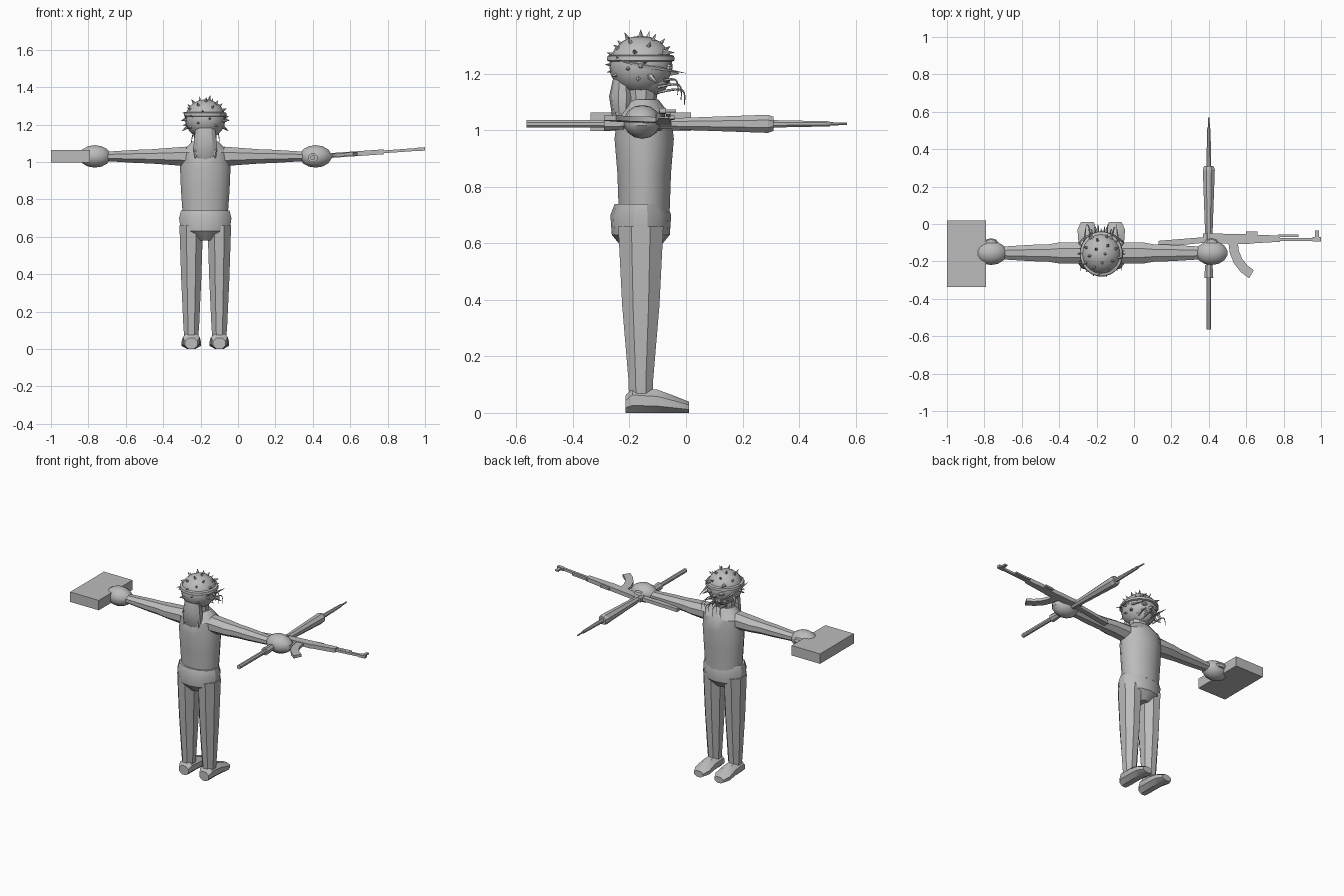
import bpy, bmesh, math
from mathutils import Vector, Matrix

if "Cube" in bpy.data.objects:
    bpy.data.objects.remove(bpy.data.objects["Cube"])

grey = bpy.data.materials.new("plain grey")
grey.use_nodes = True
grey.diffuse_color = (.5, .5, .5, 1)
grey.node_tree.nodes["Principled BSDF"].inputs["Base Color"].default_value = grey.diffuse_color

# Main landmarks of the figure
BODY = Vector((-.175, -.16, 0))
HEAD = BODY + Vector((0, 0, 1.23))
ARM_HEIGHT = 1.03
SIDES = {"right": -1, "left": 1}


def finish(bm, name):
    bmesh.ops.recalc_face_normals(bm, faces=bm.faces)
    mesh = bpy.data.meshes.new(name)
    bm.to_mesh(mesh)
    bm.free()
    mesh.materials.append(grey)
    part = bpy.data.objects.new(name, mesh)
    bpy.context.collection.objects.link(part)
    return part


def bridge(bm, first, second):
    count = len(first)
    for i in range(count):
        j = (i + 1) % count
        bm.faces.new((first[i], first[j], second[j], second[i]))


def loft(name, axis, centre, profile, sides=8, on_floor=False):
    """Skin elliptical rings given as (position along axis, radius, radius)."""
    bm = bmesh.new()
    rings = []
    along = "xyz".index(axis)
    across = [i for i in range(3) if i != along]
    corner = 1 / math.cos(math.pi / sides)
    for position, radius_u, radius_v in profile:
        ring = []
        for i in range(sides):
            angle = (i + .5) * math.tau / sides
            point = Vector(centre)
            point[along] = position
            point[across[0]] += radius_u * corner * math.cos(angle)
            point[across[1]] += radius_v * (corner * math.sin(angle) + on_floor)
            if on_floor:
                point.z = max(point.z, 0)
            ring.append(bm.verts.new(point))
        rings.append(ring)
    for first, second in zip(rings, rings[1:]):
        bridge(bm, first, second)
    bm.faces.new(rings[0])
    bm.faces.new(rings[-1])
    return finish(bm, name)


def ball(name, centre, radii, sides=16):
    bm = bmesh.new()
    matrix = Matrix.Translation(centre) @ Matrix.Diagonal((*radii, 1))
    bmesh.ops.create_uvsphere(bm, u_segments=sides, v_segments=sides // 2, radius=1, matrix=matrix)
    return finish(bm, name)


def spikes(name, items, sides=5):
    """Join cones given as (base, offset to tip, radius) into one part."""
    bm = bmesh.new()
    for base, offset, radius in items:
        direction = Vector(offset)
        turn = direction.to_track_quat("Z", "Y").to_matrix().to_4x4()
        matrix = Matrix.Translation(Vector(base) + direction / 2) @ turn
        bmesh.ops.create_cone(bm, cap_ends=True, segments=sides, radius1=radius,
                              radius2=radius / 20, depth=direction.length, matrix=matrix)
    return finish(bm, name)


def plate(name, outline, thickness):
    """Flat rifle part from an x-y outline, tilted up toward the muzzle."""
    bm = bmesh.new()
    layers = []
    for sign in (-1, 1):
        layers.append([bm.verts.new((x, y, 1 + .07 * x + sign * thickness / 2)) for x, y in outline])
        bm.faces.new(layers[-1])
    bridge(bm, *layers)
    return finish(bm, name)


def bar(start, end, low, high, end_low=None, end_high=None):
    """Four-cornered outline, tapering when the end edges are given."""
    return [(start, low), (end, end_low or low), (end, end_high or high), (start, high)]


def strand(name, points, thickness):
    curve = bpy.data.curves.new(name, "CURVE")
    curve.dimensions = "3D"
    curve.bevel_depth = thickness
    curve.bevel_resolution = 0
    curve.resolution_u = 4
    spline = curve.splines.new("NURBS")
    spline.points.add(len(points) - 1)
    spline.use_endpoint_u = True
    spline.order_u = 3
    for i, (target, point) in enumerate(zip(spline.points, points)):
        target.co = (*point, 1)
        target.radius = 1 - i / len(points)
    curve.materials.append(grey)
    bpy.context.collection.objects.link(bpy.data.objects.new(name, curve))


# Torso, neck and hips
chest = BODY + Vector((0, .012, 0))
loft("torso", "z", chest, [(.71, .12, .09), (.85, .13, .095), (.97, .135, .105),
                           (1.05, .13, .095), (1.11, .07, .05)], sides=16)
loft("neck", "z", BODY, [(1.08, .06, .05), (1.17, .06, .06)], sides=10)
loft("hips", "z", BODY, [(.58, .04, .06), (.63, .13, .1), (.7, .14, .105), (.74, .13, .09)], sides=14)

# Limbs, mirrored about the body
for side, sign in SIDES.items():
    leg = BODY + Vector((sign * .075, 0, 0))
    loft(side + "_leg", "z", leg, [(.06, .037, .042), (.12, .042, .044), (.38, .054, .066), (.66, .063, .08)])
    loft(side + "_foot", "y", leg, [(-.215, .034, .03), (-.19, .045, .045), (-.1, .047, .041),
                                    (-.03, .052, .028), (.01, .034, .02)], on_floor=True)
    shoulder = BODY + Vector((0, .005, ARM_HEIGHT))
    reach = [(.1, .055, .052), (.22, .057, .043), (.29, .045, .038), (.37, .044, .035), (.53, .034, .025)]
    loft(side + "_arm", "x", shoulder, [(BODY.x + sign * out, u, v) for out, u, v in reach])
    palm = shoulder + Vector((sign * .59, 0, 0))
    ball(side + "_hand", palm, (.088, .066, .06), sides=14)
    ball(side + "_thumb", palm + Vector((0, .055, .01)), (.04, .024, .022), sides=8)

# Head with a studded cap
ball("head", HEAD, (.108, .112, .105), sides=20)
ball("jaw", HEAD + Vector((0, .035, -.055)), (.072, .065, .052), sides=14)
studs = []
stud_count = 48
golden_angle = math.pi * (3 - math.sqrt(5))
for i in range(stud_count):
    height = 1 - (2 * i + 1) / stud_count
    ring = math.sqrt(1 - height * height)
    outward = Vector((ring * math.cos(i * golden_angle), ring * math.sin(i * golden_angle), height))
    on_face = outward.y > .3 and height < .3
    if height > -.45 and not on_face:
        studs.append((HEAD + outward * .095, outward * .034, .012))
spikes("cap_studs", studs, sides=4)

# Face: brow band, nose, teeth, eyes and side barbs
brow = HEAD.z + .025
loft("brow_band", "z", HEAD, [(brow - .012, .105, .11), (brow - .008, .115, .12),
                              (brow + .008, .112, .118), (brow + .012, .1, .11)], sides=20)
spikes("nose", [(HEAD + Vector((0, .1, -.025)), (0, .035, -.005), .016)])
spikes("teeth", [(HEAD + Vector((i * .016, .09 - abs(i) * .004, -.038)), (0, .015, -.027), .008)
                 for i in range(-3, 4)], sides=4)
barbs = []
for side, sign in SIDES.items():
    ball(side + "_eye", HEAD + Vector((sign * .04, .097, -.008)), (.022, .016, .014), sides=10)
    temple = HEAD + Vector((sign * .1, 0, 0))
    barbs += [(temple, (-sign * .02, .16, -.028), .011),
              (temple, (sign * .01, -.09, .02), .009),
              (temple, (sign * .03, 0, -.01), .012),
              (HEAD + Vector((sign * .085, .03, -.035)), (sign * .04, .03, -.03), .014),
              (HEAD + Vector((sign * .05, .08, .045)), (sign * .01, .04, 0), .012)]
spikes("side_barbs", barbs)

# Beard strands curling forward and down
for i in range(-4, 5):
    row = i % 3
    root = HEAD + Vector((i * .014, .06, -.06 - row * .018))
    curl = [(0, 0, 0), (i * .002, .055, .018), (i * .004, .075, -.005), (i * .005, .07, -.045)]
    stretch = Vector((0, row * .012, 0))
    strand("beard_strand", [root] + [root + Vector(step) + stretch for step in curl[1:]], .005)

# Long hair down the back, ending in uneven locks
nape = BODY - Vector((0, .065, 0))
loft("back_hair", "z", nape, [(1.01, .045, .02), (1.05, .064, .035), (1.12, .06, .045), (1.19, .05, .03)], sides=10)
spikes("hair_locks", [(nape + Vector((i * .024, -.01, 1.06)), (i * .003, -.01, abs(i) * .008 - .06), .017)
                      for i in range(-2, 3)])

# Flat case held in the right hand
bm = bmesh.new()
bmesh.ops.create_cube(bm, size=1, matrix=Matrix.Translation((-.895, BODY.y, ARM_HEIGHT))
                      @ Matrix.Diagonal((.21, .355, .066, 1)))
finish(bm, "case")

# Long staff weapon passing through the left hand
staff = Vector((.4, 0, ARM_HEIGHT - .007))


def rod(name, start, end, radius, end_radius):
    loft(name, "y", staff, [(start, radius, radius), (end, end_radius, end_radius)])


rod("staff_handle", -.565, -.2, .013, .013)
rod("staff_collar", -.29, -.22, .024, .02)
rod("staff_neck", -.22, -.05, .016, .019)
rod("staff_body", -.05, .29, .02, .032)
rod("staff_shoulder", .29, .31, .032, .025)
rod("staff_barrel", .31, .51, .013, .009)
rod("staff_tip", .51, .57, .006, .004)

# Rifle lying on its side across the left hand
plate("rifle_stock", bar(.13, .38, -.125, -.09, -.1, -.07), .022)
plate("rifle_receiver", bar(.37, .62, -.1, -.05, -.108, -.055), .026)
plate("rifle_grip", [(.42, -.1), (.46, -.1), (.44, -.17), (.4, -.165)], .02)
plate("rifle_handguard", bar(.61, .78, -.105, -.056, -.095, -.062), .026)
plate("rifle_rear_sight", bar(.6, .66, -.06, -.04), .012)
plate("rifle_gas_tube", bar(.77, .88, -.07, -.055), .012)
plate("rifle_barrel", bar(.77, 1, -.09, -.074), .015)
plate("rifle_muzzle", bar(.955, 1, -.093, -.07), .018)
plate("rifle_front_sight", bar(.968, .988, -.08, -.035), .01)

# Curved magazine swept along an arc
sweep = [math.radians(angle) for angle in range(0, 61, 15)]
outer, inner = [[(.725 - radius * math.cos(a), -.1 - radius * math.sin(a)) for a in sweep]
                for radius in (.22, .17)]
plate("rifle_magazine", outer + inner[::-1], .018)

# Smooth shading that keeps facets sharp
bpy.ops.object.select_all(action="DESELECT")
for part in bpy.context.scene.objects:
    if part.type == "MESH":
        part.select_set(True)
        bpy.context.view_layer.objects.active = part
bpy.ops.object.shade_smooth_by_angle(angle=math.radians(30))
